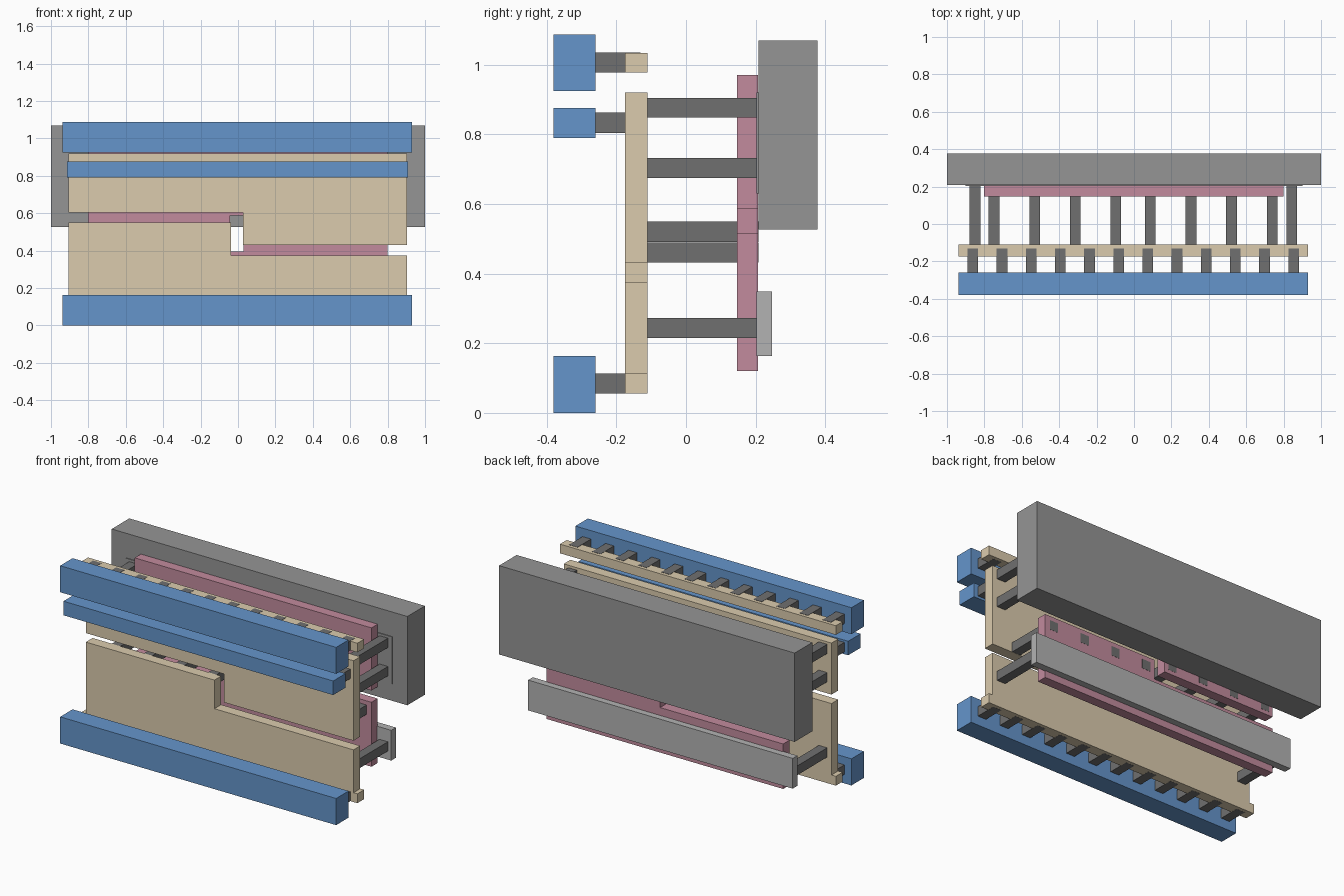
import bpy, bmesh

if "Cube" in bpy.data.objects:
    bpy.data.objects.remove(bpy.data.objects["Cube"])


def material(name, rgb):
    m = bpy.data.materials.new(name)
    m.diffuse_color = (*rgb, 1)
    m.use_nodes = True
    m.node_tree.nodes["Principled BSDF"].inputs["Base Color"].default_value = m.diffuse_color
    return m


BLUE = material("rail_blue", (0.13, 0.30, 0.60))
TAN = material("plate_tan", (0.71, 0.60, 0.42))
PINK = material("plate_pink", (0.54, 0.26, 0.34))
DARK = material("rod_dark", (0.16, 0.16, 0.16))
GREY = material("block_grey", (0.30, 0.30, 0.30))
LIGHT = material("strip_grey", (0.45, 0.45, 0.45))


def prism(name, outline, y0, y1, mat):
    """Extrude an outline in the xz plane from y0 to y1."""
    bm = bmesh.new()
    face = bm.faces.new([bm.verts.new((x, y0, z)) for x, z in outline])
    ext = bmesh.ops.extrude_face_region(bm, geom=[face])
    verts = [v for v in ext["geom"] if isinstance(v, bmesh.types.BMVert)]
    bmesh.ops.translate(bm, verts=verts, vec=(0, y1 - y0, 0))
    bmesh.ops.recalc_face_normals(bm, faces=bm.faces)
    me = bpy.data.meshes.new(name)
    bm.to_mesh(me)
    bm.free()
    me.materials.append(mat)
    ob = bpy.data.objects.new(name, me)
    bpy.context.collection.objects.link(ob)
    return ob


def box(name, x, y, z, mat):
    return prism(name, [(x[0], z[0]), (x[1], z[0]), (x[1], z[1]), (x[0], z[1])], *y, mat)


S = 0.057                      # rod thickness
RAIL_X = (-0.937, 0.93)
RAIL_Y = (-0.38, -0.26)
TAN_Y = (-0.175, -0.11)
PINK_Y = (0.147, 0.207)

# Front rails
box("top_rail", RAIL_X, RAIL_Y, (0.925, 1.087), BLUE)
box("middle_rail", (-0.915, 0.91), RAIL_Y, (0.79, 0.876), BLUE)
box("bottom_rail", RAIL_X, RAIL_Y, (0, 0.163), BLUE)

# Narrow strips behind the top and bottom rails
box("top_strip", RAIL_X, TAN_Y, (0.978, 1.034), TAN)
box("bottom_strip", RAIL_X, TAN_Y, (0.056, 0.113), TAN)

# Stepped pairs of plates, front pair and rear pair
prism("front_lower_plate", [(-0.907, 0.113), (0.904, 0.113), (0.904, 0.375),
                            (-0.037, 0.375), (-0.037, 0.55), (-0.907, 0.55)], *TAN_Y, TAN)
prism("front_upper_plate", [(-0.907, 0.605), (0.027, 0.605), (0.027, 0.431),
                            (0.904, 0.431), (0.904, 0.92), (-0.907, 0.92)], *TAN_Y, TAN)
prism("rear_lower_plate", [(-0.802, 0.121), (0.8, 0.121), (0.8, 0.515),
                           (0.03, 0.515), (0.03, 0.396), (-0.802, 0.396)], *PINK_Y, PINK)
prism("rear_upper_plate", [(-0.802, 0.468), (-0.042, 0.468), (-0.042, 0.587),
                           (0.8, 0.587), (0.8, 0.97), (-0.802, 0.97)], *PINK_Y, PINK)

# Rear block, its raised pad and the lower strip
box("rear_block", (-1, 1), (0.208, 0.378), (0.527, 1.07), GREY)
box("rear_block_pad", (-0.9, 0.9), (0.203, 0.21), (0.63, 0.92), GREY)
box("rear_lower_strip", (-0.895, 0.895), (0.202, 0.247), (0.163, 0.348), LIGHT)

# Rows of twelve short pegs joining rails to the tan plates
for name, z in (("top_pegs", 0.978), ("middle_pegs", 0.805), ("bottom_pegs", 0.056)):
    pegs = box(name, (-0.89, -0.89 + S), (-0.265, -0.13), (z - 0.0005, z + S + 0.0005), DARK)
    arr = pegs.modifiers.new("row", 'ARRAY')
    # eleven even steps between the end pegs
    arr.count = 12
    arr.use_relative_offset = False
    arr.use_constant_offset = True
    arr.constant_offset_displace = (1.715 / 11, 0, 0)

# Rods through the rear plates, left group higher than right group
for name, x, z in (("left_rods", -0.777, 0.491), ("right_rods", 0.059, 0.432)):
    rods = box(name, (x, x + S), (-0.115, 0.2078), (z, z + S + 0.001), DARK)
    arr = rods.modifiers.new("row", 'ARRAY')
    arr.count = 4
    arr.use_relative_offset = False
    arr.use_constant_offset = True
    arr.constant_offset_displace = (0.217, 0, 0)

# Outer rods at both ends reaching the rear pad and strip
for side, x in (("left", -0.85), ("right", 0.844)):
    for level, z in (("high", 0.848), ("mid", 0.675), ("low", 0.215)):
        box(f"{side}_{level}_rod", (x - S / 2, x + S / 2), (-0.115, 0.205), (z, z + S), DARK)
